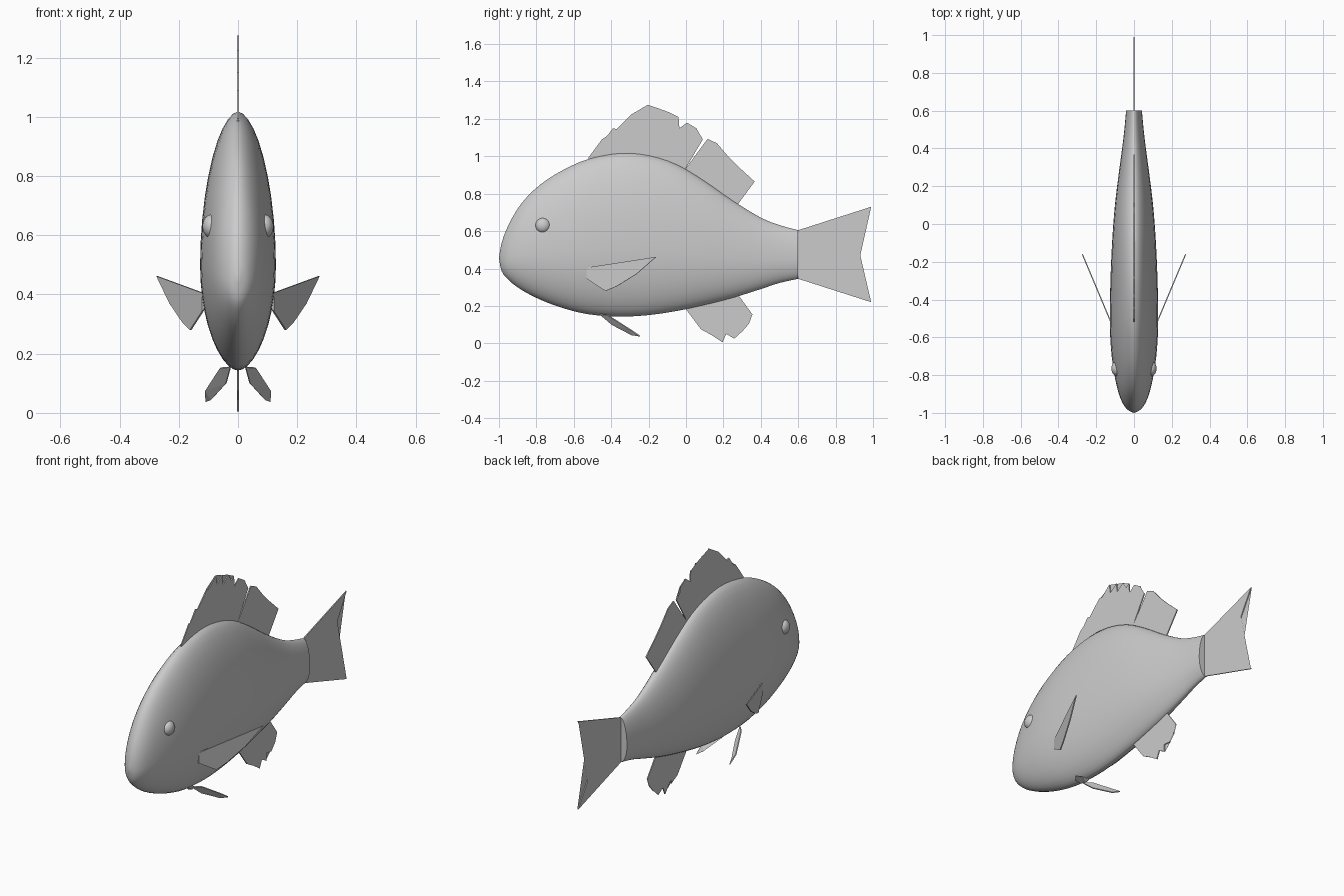
import bpy, bmesh, math
from mathutils import Vector

cube = bpy.data.objects.get("Cube")
if cube:
    bpy.data.objects.remove(cube, do_unlink=True)

grey = bpy.data.materials.new("plain grey")
grey.use_nodes = True
TONE = (0.6, 0.6, 0.6, 1)
grey.diffuse_color = TONE
grey.node_tree.nodes["Principled BSDF"].inputs["Base Color"].default_value = TONE


def finish(bm, name, smooth=True):
    bmesh.ops.recalc_face_normals(bm, faces=bm.faces)
    mesh = bpy.data.meshes.new(name)
    bm.to_mesh(mesh)
    bm.free()
    mesh.materials.append(grey)
    obj = bpy.data.objects.new(name, mesh)
    bpy.context.collection.objects.link(obj)
    if smooth:
        bpy.ops.object.select_all(action='DESELECT')
        obj.select_set(True)
        bpy.context.view_layer.objects.active = obj
        bpy.ops.object.shade_smooth_by_angle(angle=math.radians(40))
    return obj


def spline(rows, steps):
    """Catmull-Rom through rows of station values."""
    pts = [Vector(r) for r in rows]
    out = []
    for i in range(len(pts) - 1):
        a, b, c, d = (pts[min(max(i + k, 0), len(pts) - 1)] for k in (-1, 0, 1, 2))
        for s in range(steps):
            t = s / steps
            out.append(0.5 * (2 * b + (c - a) * t + (2 * a - 5 * b + 4 * c - d) * t * t
                              + (3 * b - a - 3 * c + d) * t ** 3))
    return out + [pts[-1]]


# Body: station y, top z, bottom z, half width
stations = [
    (-1.0, .455, .455, 0), (-.985, .54, .385, .032), (-.947, .637, .337, .061),
    (-.88, .748, .286, .086), (-.78, .848, .234, .107), (-.66, .925, .189, .122),
    (-.52, .986, .155, .128), (-.35, 1.017, .143, .126), (-.2, 1.005, .151, .121),
    (-.05, .957, .173, .113), (.1, .868, .205, .101), (.25, .763, .243, .083),
    (.4, .672, .29, .063), (.5, .632, .323, .051), (.6, .605, .345, .042)]
SIDES = 40
bm = bmesh.new()
rings = []
for y, top, bottom, half in spline(stations, 3)[1:]:
    mid = bottom + (top - bottom) * 0.41
    ring = []
    for k in range(SIDES):
        a = math.tau * k / SIDES
        c, s = math.cos(a), math.sin(a)
        x = math.copysign(abs(c) ** 1.12, c) * half
        ring.append(bm.verts.new((x, y, mid + s * (top - mid if s > 0 else mid - bottom))))
    rings.append(ring)
nose = bm.verts.new((0, -1, .455))
for k in range(SIDES):
    n = (k + 1) % SIDES
    bm.faces.new((nose, rings[0][k], rings[0][n]))
    for r, q in zip(rings, rings[1:]):
        bm.faces.new((r[k], q[k], q[n], r[n]))
bm.faces.new(rings[-1])
finish(bm, "body")


def plate(name, points, thickness=0.006):
    """Thin solid from a planar 3D outline."""
    pts = [Vector(p) for p in points]
    normal = Vector((0, 0, 0))
    for p, q in zip(pts, pts[1:] + pts[:1]):
        normal += p.cross(q)
    off = normal.normalized() * thickness / 2
    bm = bmesh.new()
    a = [bm.verts.new(p + off) for p in pts]
    b = [bm.verts.new(p - off) for p in pts]
    n = len(pts)
    caps = [bm.faces.new(a), bm.faces.new(b[::-1])]
    for i in range(n):
        bm.faces.new((a[i], b[i], b[(i + 1) % n], a[(i + 1) % n]))
    bmesh.ops.triangulate(bm, faces=caps)
    return finish(bm, name, smooth=False)


def mid_plate(name, outline):
    plate(name, [(0, y, z) for y, z in outline])


# Fins on the centre line
mid_plate("tail_fin", [(.59, .605), (.6, .605), (.99, .73), (.905, .585), (.862, .52),
                       (.838, .475), (.862, .42), (.905, .35), (.99, .22), (.6, .345), (.59, .345)])
mid_plate("spiny_dorsal_fin", [
    (-.52, .97), (-.52, .995), (-.45, 1.09), (-.44, 1.085), (-.39, 1.15), (-.37, 1.145),
    (-.29, 1.225), (-.275, 1.215), (-.205, 1.275), (-.197, 1.22), (-.145, 1.255), (-.14, 1.2),
    (-.09, 1.235), (-.085, 1.175), (-.04, 1.21), (-.035, 1.15), (.005, 1.18), (.01, 1.125),
    (.055, 1.15), (.06, 1.11), (.09, 1.09), (-.005, .93), (-.03, .9), (-.3, .97)])
mid_plate("soft_dorsal_fin", [(-.005, .9), (-.005, .93), (.115, 1.093), (.165, 1.07), (.225, 1.0),
                              (.285, .94), (.367, .865), (.275, .74), (.24, .73)])
mid_plate("anal_fin", [
    (-.01, .22), (-.01, .195), (.08, .075), (.135, .045), (.14, .07), (.195, .005), (.215, .05),
    (.258, .025), (.257, .07), (.302, .065), (.29, .115), (.337, .105), (.322, .16), (.355, .155),
    (.275, .265), (.25, .28)])

# Paired fins and eyes
for side, s in (("left", 1), ("right", -1)):
    pectoral = [(-.53, .405), (-.53, .345), (-.43, .28), (-.37, .305), (-.265, .37), (-.16, .462)]
    plate(side + "_pectoral_fin", [(s * (.118 + .42 * (y + .53)), y, z) for y, z in pectoral])
    pelvic = [(.025, -.46, .155), (.06, -.42, .152), (.11, -.3, .075), (.108, -.245, .038),
              (.09, -.29, .045), (.04, -.395, .1)]
    plate(side + "_pelvic_fin", [(s * x, y, z) for x, y, z in pelvic])

    bm = bmesh.new()
    bmesh.ops.create_uvsphere(bm, u_segments=24, v_segments=14, radius=.04)
    for v in bm.verts:
        v.co = Vector((v.co.x * .75 + s * .09, v.co.y - .765, v.co.z + .63))
    finish(bm, side + "_eye")
